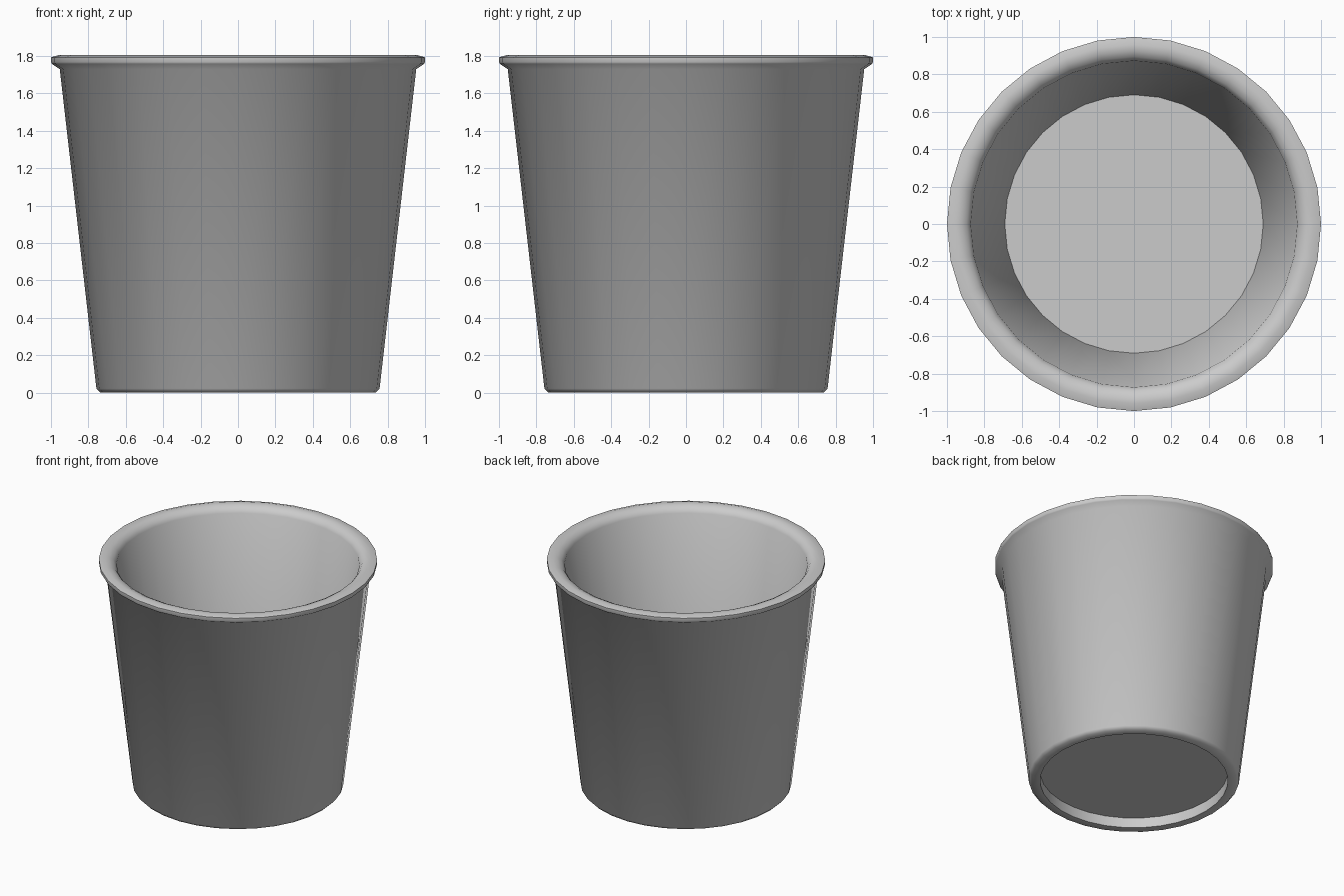
import bpy, bmesh, math

if "Cube" in bpy.data.objects:
    bpy.data.objects.remove(bpy.data.objects["Cube"])

SIDES = 32

# Cross-section (radius, height) from underside centre, up the outside, over the lip, down to the floor
profile = [
    (0, 0.08), (0.675, 0.08), (0.675, 0.0),          # recessed underside
    (0.735, 0.0), (0.757, 0.022),                    # foot edge
    (0.953, 1.73),                                   # outer wall
    (0.995, 1.758), (1.0, 1.768), (1.0, 1.793),      # flared lip
    (0.96, 1.805), (0.925, 1.8), (0.895, 1.785), (0.873, 1.755),
    (0.691, 0.17), (0, 0.17),                        # inner wall and floor
]

bm = bmesh.new()
rings = []
for r, z in profile:
    if r == 0:
        rings.append([bm.verts.new((0, 0, z))])
    else:
        rings.append([bm.verts.new((r * math.cos(a), r * math.sin(a), z))
                      for a in (2 * math.pi * i / SIDES for i in range(SIDES))])

# Bridge neighbouring rings, with flat caps at both ends
for low, high in zip(rings[1:-2], rings[2:-1]):
    for i in range(SIDES):
        j = (i + 1) % SIDES
        bm.faces.new((low[i], low[j], high[j], high[i]))
for centre, ring in ((rings[0][0], rings[1]), (rings[-1][0], rings[-2])):
    for i in range(SIDES):
        bm.faces.new((centre, ring[i], ring[(i + 1) % SIDES]))
bmesh.ops.recalc_face_normals(bm, faces=bm.faces)

mesh = bpy.data.meshes.new("cup")
bm.to_mesh(mesh)
bm.free()
cup = bpy.data.objects.new("cup", mesh)
bpy.context.collection.objects.link(cup)

# Smooth walls, crisp floor and foot edges
bpy.context.view_layer.objects.active = cup
cup.select_set(True)
bpy.ops.object.shade_smooth_by_angle(angle=math.radians(50))
